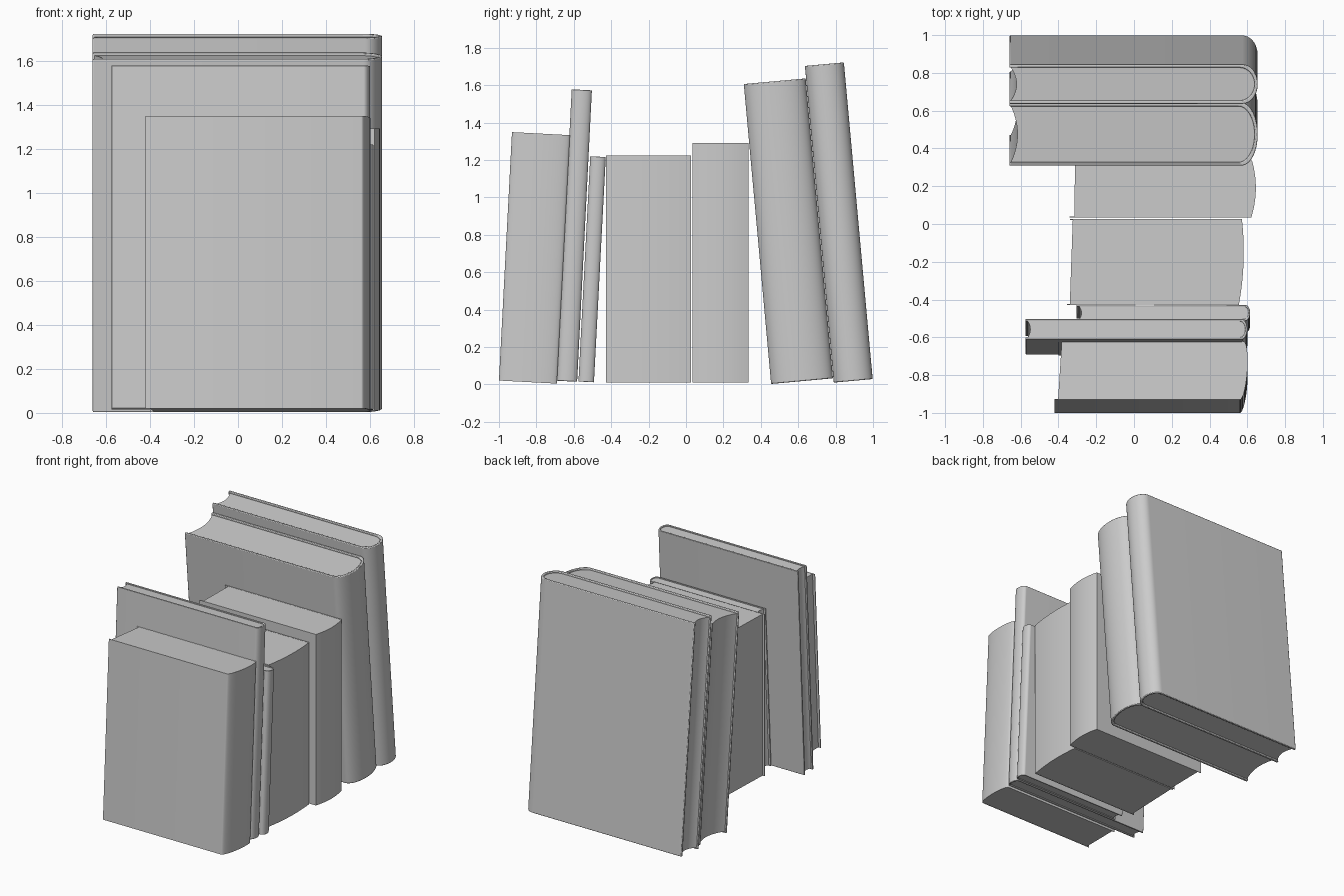
import bpy, bmesh
from math import sin, cos, pi, radians

if "Cube" in bpy.data.objects:
    bpy.data.objects.remove(bpy.data.objects["Cube"])

SEG = 28  # segments across a spine


def arc(x, half, depth, power):
    """Spine curve from the front side to the back side, bulging towards +x."""
    pts = []
    for i in range(SEG + 1):
        a = -pi / 2 + pi * i / SEG
        pts.append((x + depth * max(cos(a), 0.0) ** power, half * sin(a)))
    return pts


def make_object(name, bm, y, z, tilt, bevel=0.0):
    bmesh.ops.recalc_face_normals(bm, faces=bm.faces)
    mesh = bpy.data.meshes.new(name)
    bm.to_mesh(mesh)
    bm.free()
    obj = bpy.data.objects.new(name, mesh)
    bpy.context.collection.objects.link(obj)
    obj.location = (0, y, z)
    obj.rotation_euler = (radians(tilt), 0, 0)
    if bevel:
        mod = obj.modifiers.new("soft_edges", 'BEVEL')
        mod.width = bevel
        mod.segments = 2
        mod.limit_method = 'ANGLE'
        mod.angle_limit = radians(50)
    bpy.ops.object.select_all(action='DESELECT')
    obj.select_set(True)
    bpy.context.view_layer.objects.active = obj
    bpy.ops.object.shade_smooth_by_angle(angle=radians(35))
    return obj


def extrude(bm, faces, height):
    geom = bmesh.ops.extrude_face_region(bm, geom=faces)["geom"]
    verts = [v for v in geom if isinstance(v, bmesh.types.BMVert)]
    bmesh.ops.translate(bm, verts=verts, vec=(0, 0, height))


def book(name, y, z, tilt, thick, height, x0, x1, depth, power,
         board, lip, rim, hollow, skew=0.0, bevel=0.0):
    half = thick / 2
    xs = x1 - depth - max(skew, 0) / 2

    def vert(bm, p, h):
        return bm.verts.new((p[0] + skew * (p[1] + half) / thick, p[1] + half, h))

    # Cover: two boards joined by the curved spine
    outer = [(x0, -half)] + arc(xs, half, depth, power) + [(x0, half)]
    ih = half - board
    inner = [(x0, -ih)] + arc(xs - board, ih, depth, power) + [(x0, ih)]
    bm = bmesh.new()
    vo = [vert(bm, p, 0) for p in outer]
    vi = [vert(bm, p, 0) for p in inner]
    faces = [bm.faces.new((vo[i], vo[i + 1], vi[i + 1], vi[i]))
             for i in range(len(vo) - 1)]
    extrude(bm, faces, height)
    make_object(name + "_cover", bm, y, z, tilt, bevel)

    # Page block: follows the spine inside, hollowed along the fore edge
    spine = arc(xs - board, ih, depth, power)
    fore = [(x0 + lip + hollow * (1 - (t / ih) ** 2), t) for _, t in spine]
    bm = bmesh.new()
    vs = [vert(bm, p, rim) for p in spine]
    vf = [vert(bm, p, rim) for p in fore]
    faces = [bm.faces.new((vs[i], vs[i + 1], vf[i + 1], vf[i])) for i in range(SEG)]
    extrude(bm, faces, height - 2 * rim)
    make_object(name + "_pages", bm, y, z, tilt)


# Softcover books: thin covers, pages flush at top and bottom
soft = dict(board=0.005, rim=0.001, hollow=0.0)
book("left_end_book", -1.0, 0.021, -3.0, 0.31, 1.33, -0.42, 0.60, 0.03, 1,
     lip=0.018, skew=0.02, **soft)
book("wide_middle_book", -0.428, 0.01, 0, 0.455, 1.213, -0.355, 0.58, 0.017, 2,
     lip=0.015, skew=0.016, **soft)
book("right_middle_book", 0.035, 0.01, 0, 0.30, 1.282, -0.342, 0.645, 0.022, 2,
     lip=0.026, skew=0.004, **soft)

# Hardcover books: thicker boards, recessed pages and round spines
book("tall_slim_book", -0.69, 0.02, -2.9, 0.108, 1.56, -0.575, 0.60, 0.03, 1,
     board=0.011, lip=0.012, rim=0.008, hollow=0.014, bevel=0.003)
book("short_slim_book", -0.575, 0.016, -3.0, 0.083, 1.206, -0.305, 0.615, 0.025, 1,
     board=0.008, lip=0.015, rim=0.006, hollow=0.012, bevel=0.002)
book("thick_leaning_book", 0.455, 0.003, 5.2, 0.332, 1.61, -0.66, 0.655, 0.085, 1,
     board=0.017, lip=0.008, rim=0.012, hollow=0.035, bevel=0.005)
book("right_end_book", 0.79, 0.01, 5.2, 0.209, 1.70, -0.66, 0.655, 0.08, 1,
     board=0.017, lip=0.008, rim=0.012, hollow=0.03, bevel=0.005)
